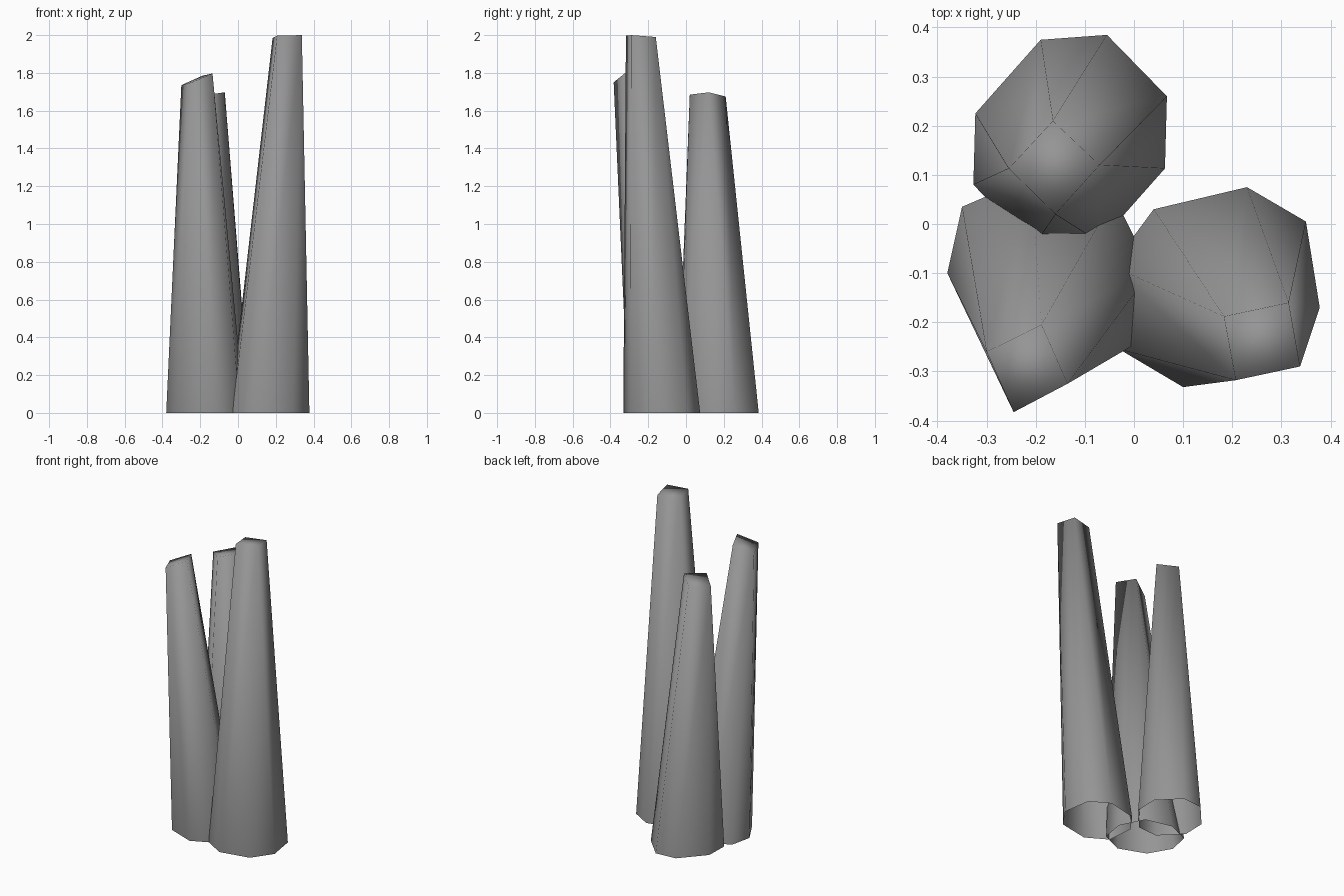
import bpy, bmesh

if "Cube" in bpy.data.objects:
    bpy.data.objects.remove(bpy.data.objects["Cube"])

# Dark grey stone
stone = bpy.data.materials.new("dark_stone")
stone.diffuse_color = (.3, .3, .3, 1)
stone.use_nodes = True
stone.node_tree.nodes["Principled BSDF"].inputs["Base Color"].default_value = stone.diffuse_color


def column(name, base, top):
    """Open-bottomed tapering column: eight-sided foot, four-sided slanted tip.
    Each tip corner gathers two neighbouring foot corners (both listed clockwise)."""
    bm = bmesh.new()
    foot = [bm.verts.new((x, y, 0)) for x, y in base]
    tip = [bm.verts.new(p) for p in top]
    for i in range(4):
        a, b, c = foot[2 * i], foot[2 * i + 1], foot[(2 * i + 2) % 8]
        t, nxt = tip[i], tip[(i + 1) % 4]
        bm.faces.new((b, a, t))      # facet narrowing to the tip corner
        bm.faces.new((c, b, t))      # facet running up to the tip edge
        bm.faces.new((c, t, nxt))
    bm.faces.new(tip[::-1])          # slanted cap
    bmesh.ops.recalc_face_normals(bm, faces=bm.faces)
    if bm.faces[:][-1].normal.z < 0:
        bmesh.ops.reverse_faces(bm, faces=bm.faces)
    for f in bm.faces:
        f.smooth = True
    mesh = bpy.data.meshes.new(name)
    bm.to_mesh(mesh)
    bm.free()
    mesh.materials.append(stone)
    bpy.context.collection.objects.link(bpy.data.objects.new(name, mesh))


# Shortest column, at the back
column("back_column",
       [(-.19, .375), (-.055, .385), (.067, .26), (.063, .113),
        (-.07, -.037), (-.205, -.046), (-.327, .08), (-.323, .225)],
       [(-.165, .21, 1.675), (-.07, .12, 1.697), (-.16, .02, 1.685), (-.255, .113, 1.66)])

# Middle column, front left
column("left_column",
       [(-.38, -.10), (-.35, .035), (-.21, .095), (-.04, .055),
        (.035, -.095), (.01, -.24), (-.13, -.305), (-.30, -.24)],
       [(-.30, -.26, 1.735), (-.188, -.205, 1.785), (-.135, -.325, 1.797), (-.245, -.383, 1.75)])

# Tallest column, front right
column("right_column",
       [(-.045, -.085), (.04, .03), (.23, .075), (.35, .005),
        (.378, -.17), (.29, -.295), (.10, -.332), (-.03, -.255)],
       [(.183, -.188, 1.985), (.315, -.16, 1.99), (.338, -.29, 2.0), (.207, -.318, 1.997)])
